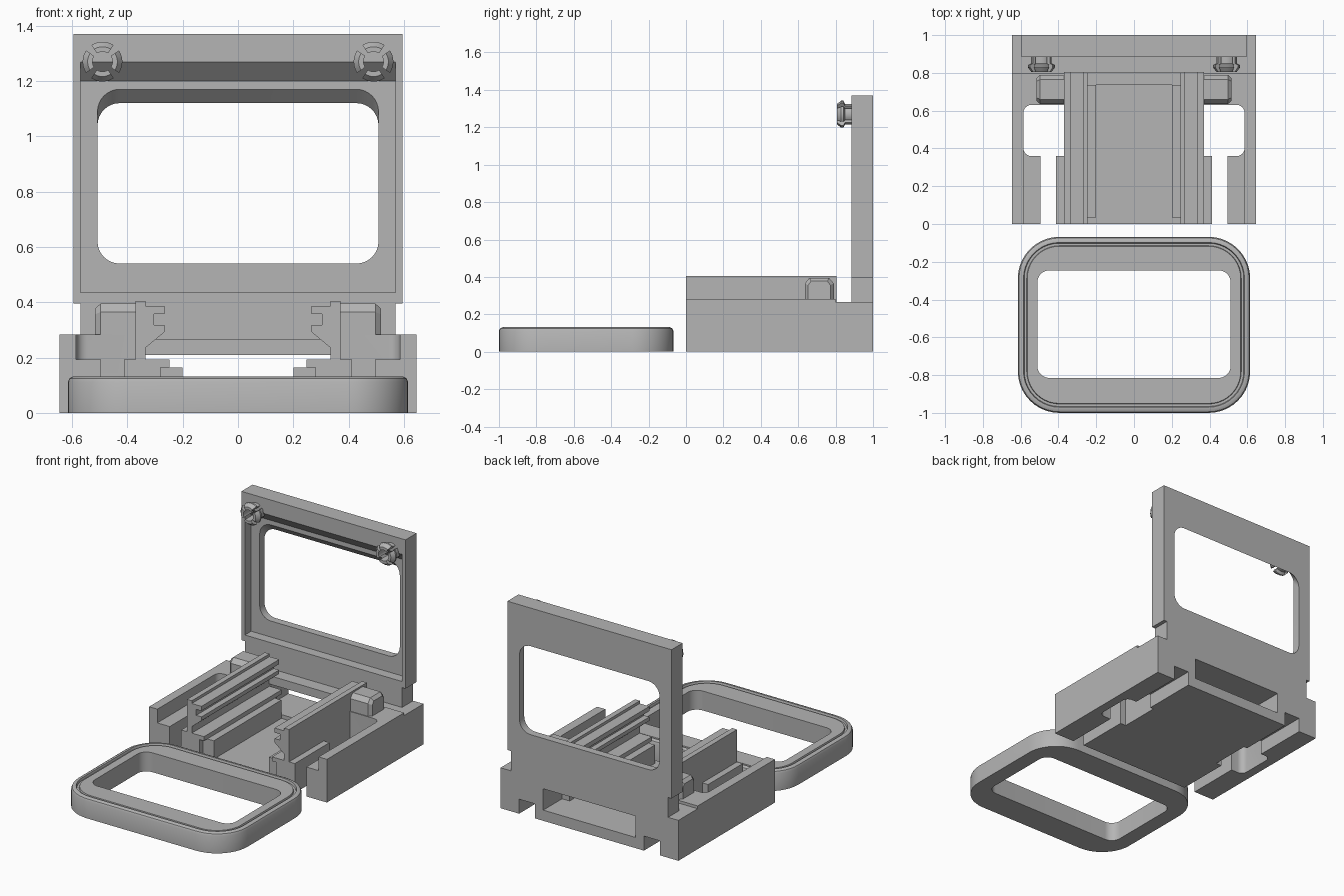
import bpy, bmesh, math
from mathutils import Vector

cube = bpy.data.objects.get("Cube")
if cube:
    bpy.data.objects.remove(cube, do_unlink=True)

GREY = (0.46, 0.46, 0.46, 1)
mat = bpy.data.materials.new("plain grey")
mat.use_nodes = True
mat.diffuse_color = GREY
mat.node_tree.nodes["Principled BSDF"].inputs["Base Color"].default_value = GREY


def finish(name, bm):
    bmesh.ops.recalc_face_normals(bm, faces=bm.faces)
    mesh = bpy.data.meshes.new(name)
    bm.to_mesh(mesh)
    bm.free()
    obj = bpy.data.objects.new(name, mesh)
    bpy.context.collection.objects.link(obj)
    mesh.materials.append(mat)
    return obj


def loft(name, loops, closed=False):
    """Skin equal-length loops; cap the ends, or join last to first."""
    bm = bmesh.new()
    rings = [[bm.verts.new(p) for p in loop] for loop in loops]
    n = len(rings[0])
    pairs = list(zip(rings, rings[1:]))
    if closed:
        pairs.append((rings[-1], rings[0]))
    else:
        bm.faces.new(rings[0])
        bm.faces.new(rings[-1])
    for a, b in pairs:
        for i in range(n):
            j = (i + 1) % n
            bm.faces.new((a[i], a[j], b[j], b[i]))
    return finish(name, bm)


def prism(name, pts, axis, lo, hi):
    place = {"x": lambda p, t: (t, p[0], p[1]),
             "y": lambda p, t: (p[0], t, p[1]),
             "z": lambda p, t: (p[0], p[1], t)}[axis]
    return loft(name, [[place(p, t) for p in pts] for t in (lo, hi)])


def box(name, x, y, z):
    return prism(name, [(x[0], y[0]), (x[1], y[0]), (x[1], y[1]), (x[0], y[1])], "z", *z)


def arc(cx, cy, r, start, end, n=6):
    return [(cx + r * math.cos(math.radians(start + (end - start) * i / n)),
             cy + r * math.sin(math.radians(start + (end - start) * i / n)))
            for i in range(n + 1)]


def round_rect(x, lo, hi, r, n=8):
    return (arc(x - r, hi - r, r, 0, 90, n) + arc(r - x, hi - r, r, 90, 180, n)
            + arc(r - x, lo + r, r, 180, 270, n) + arc(x - r, lo + r, r, 270, 360, n))


def cut(obj, *cutters):
    for cutter in cutters:
        mod = obj.modifiers.new("cut", "BOOLEAN")
        mod.operation = "DIFFERENCE"
        mod.solver = "EXACT"
        mod.object = cutter
        cutter.hide_render = True
        dg = bpy.context.evaluated_depsgraph_get()
        obj.data = bpy.data.meshes.new_from_object(obj.evaluated_get(dg))
        obj.modifiers.clear()
        bpy.data.objects.remove(cutter, do_unlink=True)


def smooth(obj):
    bpy.ops.object.select_all(action="DESELECT")
    obj.select_set(True)
    bpy.context.view_layer.objects.active = obj
    bpy.ops.object.shade_smooth_by_angle(angle=math.radians(28))


# Upright frame with a slope-topped recess and a rounded window
frame = box("upright_frame", (-0.595, 0.595), (0.885, 1), (0.395, 1.37))
recess = prism("recess_cutter", [(0.86, 0.435), (0.95, 0.435), (0.95, 1.2), (0.86, 1.295)],
               "x", -0.57, 0.57)
window = loft("window_cutter", [[(x, y, z) for x, z in round_rect(0.508, 0.54, top, 0.08)]
                                for y, top in ((0.91, 1.21), (1.04, 1.08))])
cut(frame, recess, window)
smooth(frame)
box("lower_wall", (-0.57, 0.57), (0.885, 1), (0.2645, 0.396))

# Rear beam with a wide slot and two grooves underneath
beam = box("rear_beam", (-0.645, 0.645), (0.8, 1), (0, 0.265))
cut(beam, box("slot_cutter", (-0.335, 0.335), (0.7, 1.1), (0.07, 0.21)),
    *[box("groove_cutter", sorted((s * 0.395, s * 0.51)), (0.7, 1.1), (-0.1, 0.095))
      for s in (-1, 1)])

# Centre floor
box("floor", (-0.37, 0.37), (0, 0.735), (0, 0.045))
box("floor_rear", (-0.37, 0.37), (0.735, 0.8), (0, 0.07))

# Dovetail rail section, listed as (x, z)
RAIL = [(0.37, 0), (0.37, 0.405), (0.335, 0.405), (0.335, 0.387), (0.265, 0.387),
        (0.265, 0.357), (0.303, 0.357), (0.303, 0.318), (0.265, 0.318), (0.265, 0.293),
        (0.335, 0.235), (0.335, 0.193), (0.247, 0.193), (0.247, 0.165), (0.28, 0.165),
        (0.28, 0)]

for s, side in ((1, "left"), (-1, "right")):
    def span(a, b):
        return sorted((s * a, s * b))

    prism(side + "_rail", [(s * x, z) for x, z in RAIL], "y", 0, 0.805)
    box(side + "_lower_lip", span(0.2, 0.29), (0.035, 0.735), (0.02, 0.165))
    box(side + "_rail_foot", span(0.365, 0.412), (0, 0.36), (0, 0.193))

    # Side arm, stepped at the front and grooved at the rear
    plan = ([(0.645, 0), (0.645, 0.8), (0.36, 0.8), (0.36, 0.63)]
            + arc(0.545, 0.59, 0.04, 90, 0) + arc(0.545, 0.4, 0.04, 0, -90)
            + [(0.495, 0.36), (0.495, 0)])
    arm = prism(side + "_arm", [(s * x, y) for x, y in plan], "z", 0, 0.283)
    cut(arm, box("step_cutter", span(0.4, 0.585), (-0.1, 0.405), (0.193, 0.4)),
        box("groove_cutter", span(0.395, 0.51), (0.5, 0.9), (-0.1, 0.095)))
    smooth(arm)

    # Chamfered block beside the rail
    loft(side + "_stop_block",
         [[(s * x, y, z) for y, z in ((0.635 + i, 0.27), (0.635 + i, 0.365 - i / 2),
                                      (0.66 + i / 2, 0.395 - i), (0.765 - i / 2, 0.395 - i),
                                      (0.79 - i, 0.365 - i / 2), (0.79 - i, 0.27))]
          for x, i in ((0.36, 0), (0.497, 0), (0.517, 0.018))])

    # Split snap pin: four barbed segments around the axis
    section = [(0.036, 0.96), (0.054, 0.96), (0.054, 0.85), (0.072, 0.842),
               (0.072, 0.83), (0.054, 0.806), (0.036, 0.806)]
    for k in range(4):
        loops = []
        for i in range(7):
            a = math.radians(90 * k - 34 + 68 * i / 6)
            loops.append([(s * 0.49 + r * math.cos(a), y, 1.27 + r * math.sin(a))
                          for r, y in section])
        smooth(loft(f"{side}_snap_pin_{k + 1}", loops))

# Loose bezel: outer wall, rounded rim, shallow groove, flat top, window
def bezel_loop(inset, z):
    return [(x, y, z) for x, y in round_rect(0.615 - inset, -1 + inset, -0.068 - inset,
                                             0.22 - inset, 10)]


def bezel_hole(z):
    return [(x, y, z) for x, y in round_rect(0.512, -0.815, -0.245, 0.065, 10)]


smooth(loft("bezel", [bezel_loop(*p) for p in
                      ((0, 0), (0, 0.112), (0.006, 0.125), (0.018, 0.131), (0.03, 0.131),
                       (0.034, 0.117), (0.047, 0.117), (0.05, 0.127))]
            + [bezel_hole(0.127), bezel_hole(0)], closed=True))
